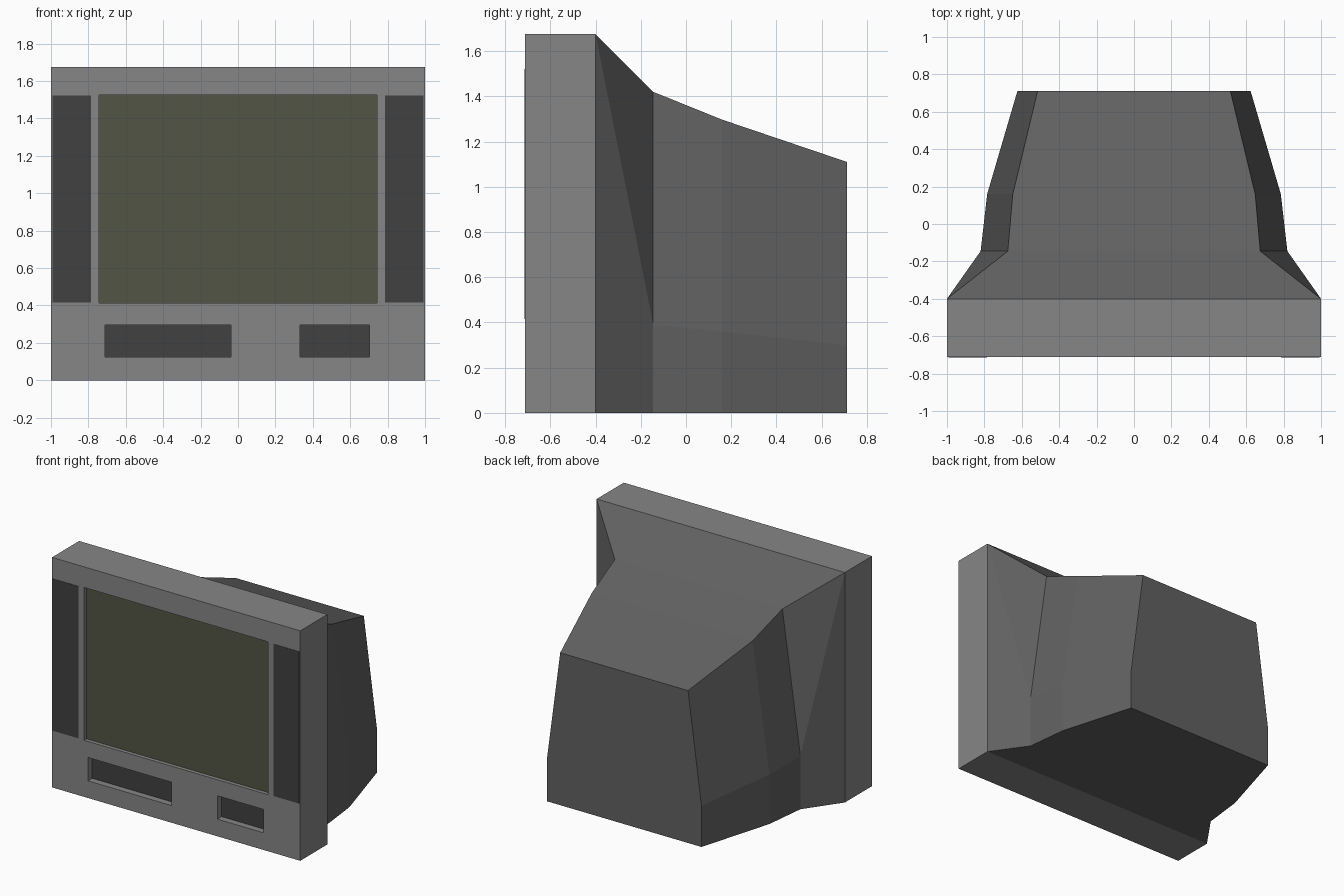
import bpy, bmesh

if "Cube" in bpy.data.objects:
    bpy.data.objects.remove(bpy.data.objects["Cube"])

FRONT, SEAM = -0.712, -0.40


def material(name, r, g, b):
    m = bpy.data.materials.new(name)
    m.diffuse_color = (r, g, b, 1)
    m.use_nodes = True
    m.node_tree.nodes["Principled BSDF"].inputs["Base Color"].default_value = m.diffuse_color
    return m


def finish(name, bm, mat=None):
    bmesh.ops.recalc_face_normals(bm, faces=bm.faces)
    me = bpy.data.meshes.new(name)
    bm.to_mesh(me)
    bm.free()
    ob = bpy.data.objects.new(name, me)
    bpy.context.collection.objects.link(ob)
    if mat:
        me.materials.append(mat)
    return ob


def box(name, x0, x1, y0, y1, z0, z1, mat=None):
    bm = bmesh.new()
    bmesh.ops.create_cube(bm, size=1)
    for v in bm.verts:
        v.co = (x1 if v.co.x > 0 else x0,
                y1 if v.co.y > 0 else y0,
                z1 if v.co.z > 0 else z0)
    return finish(name, bm, mat)


frame_grey = material("frame_grey", 0.24, 0.24, 0.24)
shell_grey = material("shell_grey", 0.12, 0.12, 0.12)
dark_grey = material("dark_grey", 0.052, 0.052, 0.052)
screen_green = material("screen_green", 0.085, 0.09, 0.058)

# Front frame
frame = box("front_frame", -1, 1, FRONT, SEAM, 0, 1.675, frame_grey)

# Recessed screen and control slots: pocket plus a panel on its floor
for name, x0, x1, z0, z1, depth, mat in (
        ("screen", -0.742, 0.742, 0.412, 1.525, 0.03, screen_green),
        ("left_control_slot", -0.71, -0.038, 0.125, 0.295, 0.05, dark_grey),
        ("right_control_slot", 0.332, 0.704, 0.125, 0.295, 0.05, dark_grey)):
    cutter = box(name + "_cutter", x0, x1, FRONT - 0.1, FRONT + depth, z0, z1)
    cutter.hide_render = True
    cutter.display_type = 'WIRE'
    mod = frame.modifiers.new(name, 'BOOLEAN')
    mod.operation = 'DIFFERENCE'
    mod.solver = 'EXACT'
    mod.object = cutter
    box(name, x0, x1, FRONT + depth - 0.002, FRONT + depth + 0.01, z0, z1, mat)

# Flush speaker grilles on both sides
for side, s in (("left", -1), ("right", 1)):
    xs = sorted((s * 0.787, s * 0.993))
    box(side + "_speaker", *xs, FRONT - 0.002, FRONT + 0.01, 0.415, 1.522, dark_grey)

# Rear shell lofted through sections: y, lower half width, shoulder z, top half width, top z
sections = [(SEAM, 1.0, 1.675, 1.0, 1.675),
            (-0.145, 0.82, 0.39, 0.675, 1.42),
            (0.16, 0.785, 0.36, 0.648, 1.297),
            (0.712, 0.623, 0.30, 0.515, 1.11)]
bm = bmesh.new()
rings = []
for y, xb, zm, xt, zt in sections:
    half = [(xb, 0), (xb, zm), (xt, zt)]
    outline = half + [(-x, z) for x, z in reversed(half)]
    rings.append([bm.verts.new((x, y, z)) for x, z in outline])
for a, b in zip(rings, rings[1:]):
    for i in range(6):
        j = (i + 1) % 6
        bm.faces.new((a[i], a[j], b[j], b[i]))
bm.faces.new(rings[-1])
bmesh.ops.remove_doubles(bm, verts=bm.verts, dist=0.0001)
finish("rear_shell", bm, shell_grey)
